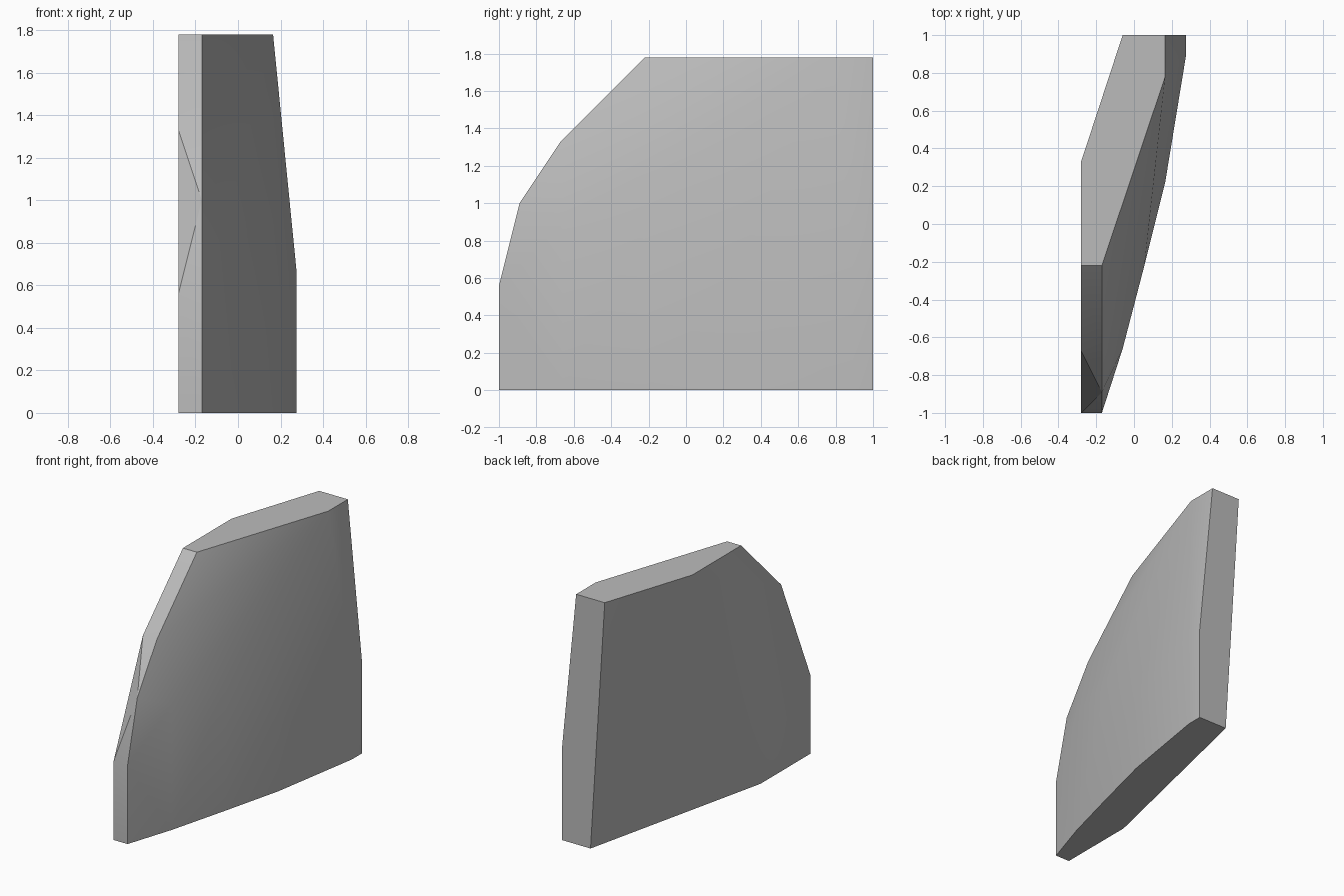
import bpy
import bmesh
import math

cube = bpy.data.objects.get("Cube")
if cube:
    bpy.data.objects.remove(cube, do_unlink=True)

TOP = 1.78
INNER, OUTER = -0.28, -0.17   # x of the two sides of the front rim

# Front rim, as (y, z) profiles; the inner side has one point fewer
outer_rim = [(-1, 0), (-1, 0.56), (-0.89, 1), (-0.67, 1.33), (-0.22, TOP)]
inner_rim = [p for p in outer_rim if p[1] != 1]
points = [(OUTER, y, z) for y, z in outer_rim]
points += [(INNER, y, z) for y, z in inner_rim]

# Bowed outer side: plan points (x, y) and the height their wall reaches
for x, y, height in [(-0.06, -0.66, 0.89), (0.055, -0.22, 0.89),
                     (0.165, 0.22, 0.56), (0.275, 0.89, 0.67),
                     (0.275, 1, 0.67)]:
    points += [(x, y, 0), (x, y, height)]

# Inner side at the bottom, then the remaining top corners
points += [(INNER, -0.44, 0), (0.052, 1, 0)]
points += [(x, y, TOP) for x, y in [(INNER, 0.33), (-0.06, 1),
                                    (0.165, 1), (0.165, 0.78)]]

# Wrap the points into one solid curved slab
bm = bmesh.new()
for p in points:
    bm.verts.new(p)
hull = bmesh.ops.convex_hull(bm, input=bm.verts)
loose = {g for g in hull["geom_interior"] + hull["geom_unused"]
         if isinstance(g, bmesh.types.BMVert)}
bmesh.ops.delete(bm, geom=list(loose), context="VERTS")
bmesh.ops.dissolve_limit(bm, angle_limit=math.radians(0.5),
                         verts=bm.verts, edges=bm.edges)
bmesh.ops.recalc_face_normals(bm, faces=bm.faces)

mesh = bpy.data.meshes.new("curved_panel")
bm.to_mesh(mesh)
bm.free()
panel = bpy.data.objects.new("curved_panel", mesh)
bpy.context.collection.objects.link(panel)

# Plain grey
grey = bpy.data.materials.new("plain_grey")
grey.use_nodes = True
color = (0.5, 0.5, 0.5, 1)
grey.diffuse_color = color
grey.node_tree.nodes["Principled BSDF"].inputs["Base Color"].default_value = color
mesh.materials.append(grey)

# Smooth faces with sharp rims
bpy.ops.object.select_all(action="DESELECT")
panel.select_set(True)
bpy.context.view_layer.objects.active = panel
bpy.ops.object.shade_smooth_by_angle(angle=math.radians(30))
